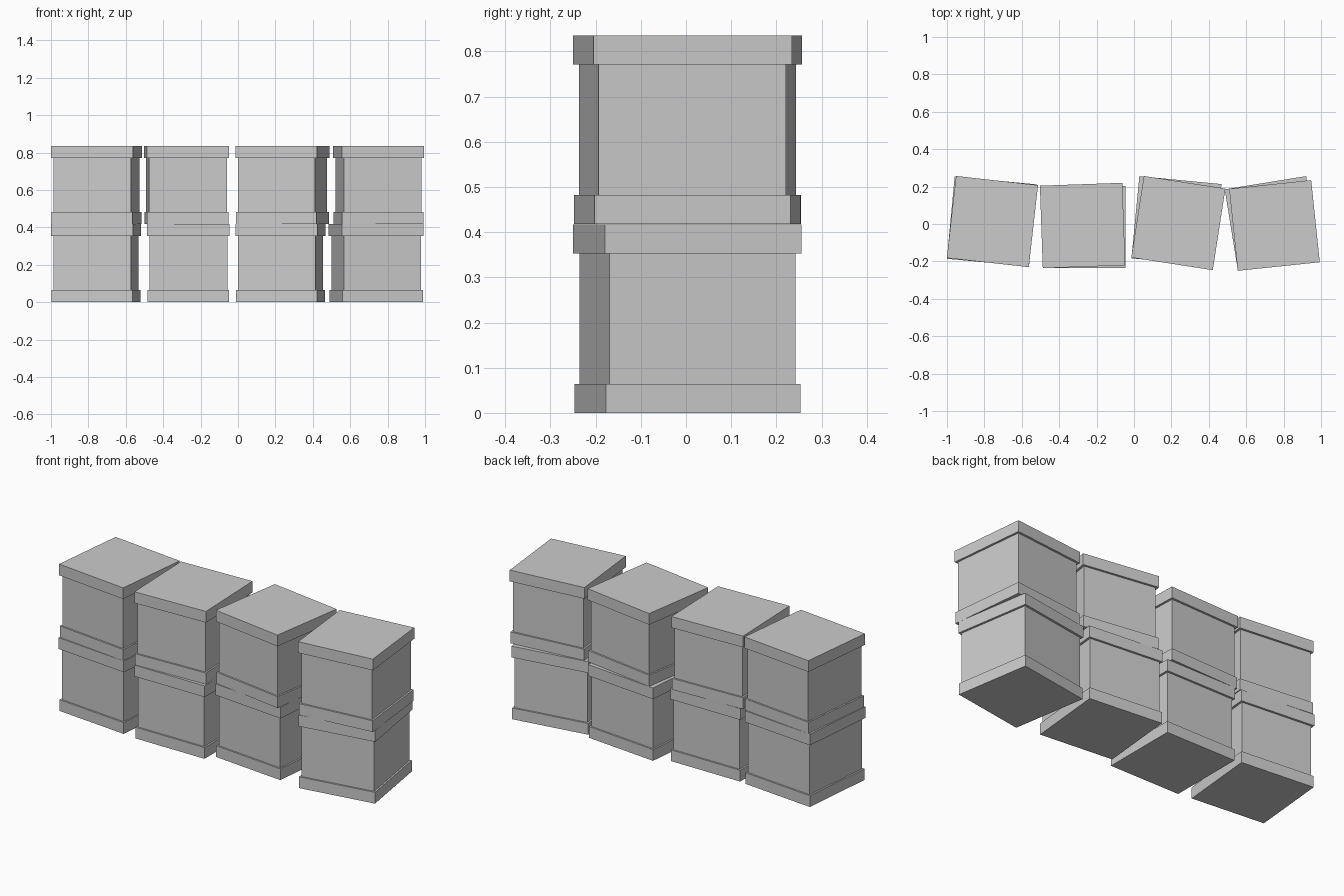
import bpy
from math import radians
from mathutils import Matrix

default = bpy.data.objects.get("Cube")
if default:
    bpy.data.objects.remove(default, do_unlink=True)

GREY = (0.6, 0.6, 0.6, 1.0)
mat = bpy.data.materials.new("crate grey")
mat.use_nodes = True
mat.diffuse_color = GREY
mat.node_tree.nodes["Principled BSDF"].inputs["Base Color"].default_value = GREY

HEIGHT = 0.417
BAND = 0.064


def box(name, size, z0, z1, place):
    """Square block between two heights, set in the crate's own frame."""
    bpy.ops.mesh.primitive_cube_add(size=1)
    ob = bpy.context.object
    ob.name = name
    ob.data.transform(Matrix.Diagonal((size, size, z1 - z0, 1)))
    ob.data.transform(Matrix.Translation((0, 0, (z0 + z1) / 2)))
    ob.matrix_world = place
    ob.data.materials.append(mat)


def crate(name, x, y, z, angle):
    """Box with a protruding base rim and a slightly wider lid."""
    place = Matrix.Translation((x, y, z)) @ Matrix.Rotation(radians(angle), 4, "Z")
    box(name + "_base", 0.436, 0, BAND, place)
    box(name + "_body", 0.417, BAND, HEIGHT - BAND, place)
    box(name + "_lid", 0.441, HEIGHT - BAND, HEIGHT, place)


# Four stacks, each a lower and an upper crate: x, y, turn in degrees
lower = [(-0.76, 0.013, -5.4), (-0.265, -0.016, 0), (0.227, 0.015, -5.5), (0.738, 0.003, 9.2)]
upper = [(-0.757, 0.013, -6.4), (-0.275, -0.008, 2), (0.237, 0.005, -8.8), (0.751, -0.008, 6)]

for level, (word, row) in enumerate((("lower", lower), ("upper", upper))):
    for i, (x, y, turn) in enumerate(row, 1):
        crate(f"{word}_crate_{i}", x, y, level * (HEIGHT + 0.001), turn)
